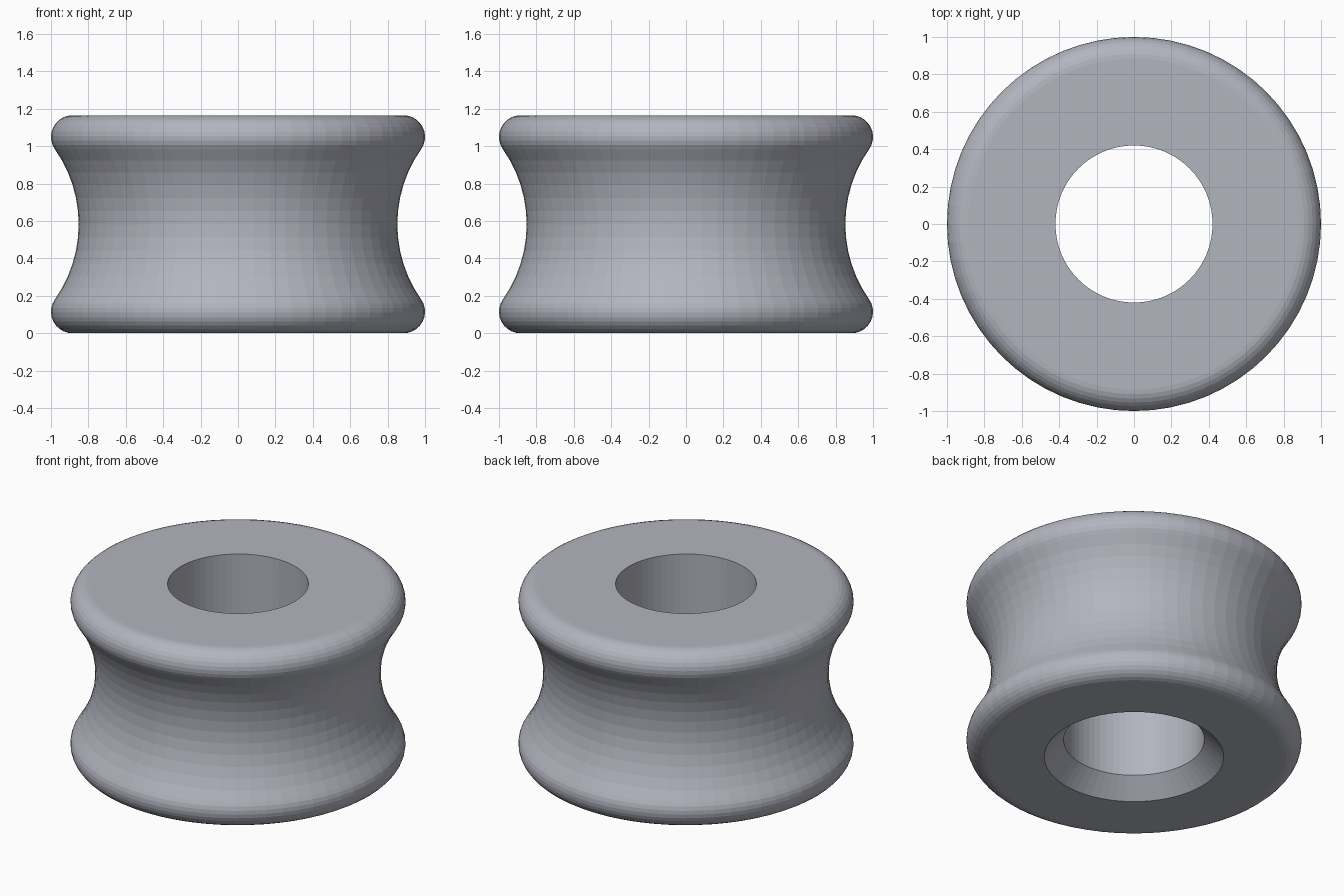
import bpy
import bmesh
from math import atan2, cos, hypot, pi, sin

if "Cube" in bpy.data.objects:
    bpy.data.objects.remove(bpy.data.objects["Cube"], do_unlink=True)

HEIGHT = 1.165
MID = HEIGHT / 2
RIM = 0.115          # radius of the rounded rims
RIM_X = 1 - RIM
WAIST = 0.852
BORE = 0.42
CHAMFER = 0.115
SIDES = 64


def arc(cx, cz, radius, start, end, steps):
    return [(cx + radius * cos(start + (end - start) * i / steps),
             cz + radius * sin(start + (end - start) * i / steps))
            for i in range(steps + 1)]


# Concave groove circle tangent to both rim circles
dz = MID - RIM
dx = WAIST - RIM_X
groove = (dx * dx + dz * dz - RIM * RIM) / (2 * (RIM - dx))
groove_x = WAIST + groove
tilt = atan2(dz, groove_x - RIM_X)

# Closed cross-section: bottom rim, groove, top rim, bore, chamfer
profile = arc(RIM_X, RIM, RIM, -pi / 2, tilt, 10)
profile += arc(groove_x, MID, groove, pi + tilt, pi - tilt, 12)[1:-1]
profile += arc(RIM_X, HEIGHT - RIM, RIM, -tilt, pi / 2, 10)
profile += [(BORE, HEIGHT), (BORE, CHAMFER), (BORE + CHAMFER, 0)]

# Revolve the cross-section around z
bm = bmesh.new()
rings = [[bm.verts.new((r * cos(2 * pi * i / SIDES), r * sin(2 * pi * i / SIDES), z))
          for r, z in profile] for i in range(SIDES)]
for i, ring in enumerate(rings):
    after = rings[(i + 1) % SIDES]
    for j in range(len(profile)):
        k = (j + 1) % len(profile)
        bm.faces.new((ring[j], after[j], after[k], ring[k]))
bmesh.ops.recalc_face_normals(bm, faces=bm.faces)
mesh = bpy.data.meshes.new("grooved_roller")
bm.to_mesh(mesh)
bm.free()

roller = bpy.data.objects.new("grooved_roller", mesh)
bpy.context.collection.objects.link(roller)

# Single blue-grey finish
grey = bpy.data.materials.new("blue_grey")
grey.use_nodes = True
colour = (0.45, 0.46, 0.52, 1)
grey.diffuse_color = colour
grey.node_tree.nodes["Principled BSDF"].inputs["Base Color"].default_value = colour
mesh.materials.append(grey)
